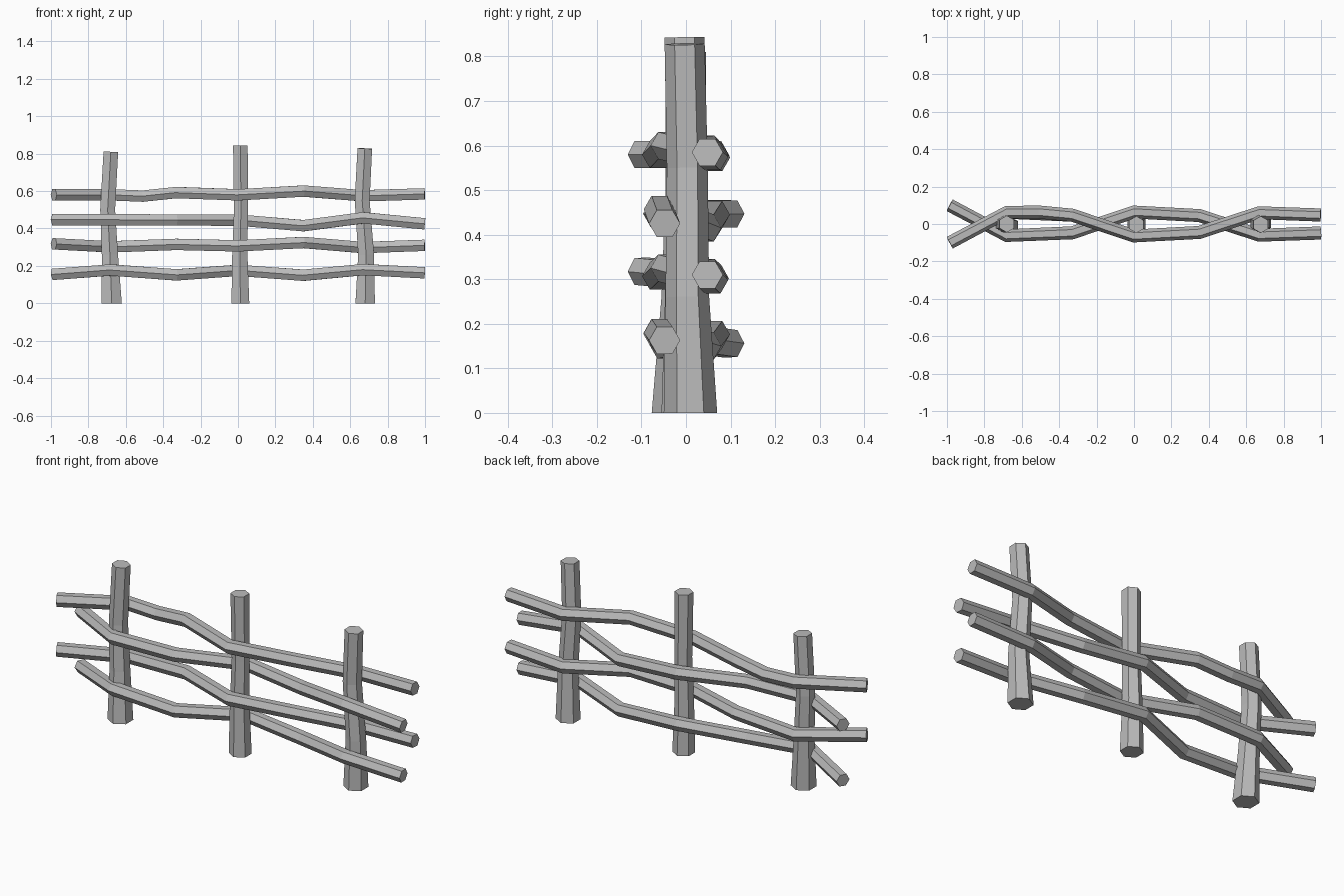
import bpy, bmesh, math
from mathutils import Vector

cube = bpy.data.objects.get("Cube")
if cube:
    bpy.data.objects.remove(cube, do_unlink=True)

wood = bpy.data.materials.new("plain grey")
wood.use_nodes = True
grey = (0.5, 0.5, 0.5, 1)
wood.diffuse_color = grey
wood.node_tree.nodes["Principled BSDF"].inputs["Base Color"].default_value = grey

SIDES = 6


def branch(name, points, radii, flat_start=False):
    """Sweep a hexagon, with a corner towards y, along a bent path."""
    pts = [Vector(p) for p in points]
    bm = bmesh.new()
    rings = []
    for i, (p, r) in enumerate(zip(pts, radii)):
        t = Vector()
        if i > 0:
            t += (p - pts[i - 1]).normalized()
        if i < len(pts) - 1:
            t += (pts[i + 1] - p).normalized()
        if flat_start and i == 0:
            t = Vector((0, 0, 1))
        t.normalize()
        y = Vector((0, 1, 0))
        a = (y - t * y.dot(t)).normalized()
        b = t.cross(a)
        angles = [math.tau * k / SIDES for k in range(SIDES)]
        rings.append([bm.verts.new(p + r * (math.cos(w) * a + math.sin(w) * b))
                      for w in angles])
    for lo, hi in zip(rings, rings[1:]):
        for k in range(SIDES):
            n = (k + 1) % SIDES
            bm.faces.new((lo[k], lo[n], hi[n], hi[k]))
    bm.faces.new(rings[0])
    bm.faces.new(rings[-1])
    bmesh.ops.recalc_face_normals(bm, faces=bm.faces)
    mesh = bpy.data.meshes.new(name)
    bm.to_mesh(mesh)
    bm.free()
    mesh.materials.append(wood)
    obj = bpy.data.objects.new(name, mesh)
    bpy.context.collection.objects.link(obj)


# Upright posts, flared at the foot
branch("right_post", [(-0.675, -0.015, 0), (-0.685, -0.005, 0.26), (-0.697, 0, 0.5), (-0.68, 0, 0.81)],
       [0.062, 0.05, 0.046, 0.045], True)
branch("middle_post", [(0.013, 0, 0), (0.01, 0, 0.26), (0.016, 0, 0.5), (0.013, -0.003, 0.843)],
       [0.055, 0.047, 0.043, 0.045], True)
branch("left_post", [(0.68, 0.01, 0), (0.685, 0.003, 0.26), (0.664, 0.003, 0.55), (0.678, -0.003, 0.828)],
       [0.06, 0.049, 0.046, 0.045], True)

# Rails woven in alternation around the posts
weave_x = [-0.985, -0.68, -0.33, 0, 0.35, 0.67, 0.998]
weave_y = [0.10, -0.062, -0.047, 0.064, 0.045, -0.06, -0.048]
rail_heights = {
    "bottom_rail": (1, [0.155, 0.178, 0.152, 0.176, 0.15, 0.18, 0.163]),
    "lower_rail": (-1, [0.318, 0.302, 0.315, 0.307, 0.325, 0.298, 0.31]),
    "upper_rail": (1, [0.447, 0.447, 0.445, 0.445, 0.415, 0.457, 0.425]),
    "top_rail": (-1, [0.58, 0.58, 0.592, 0.58, 0.6, 0.575, 0.585]),
}
for name, (side, heights) in rail_heights.items():
    path = [(x, side * y, z) for x, y, z in zip(weave_x, weave_y, heights)]
    if name == "top_rail":
        path.insert(2, (-0.51, 0.064, 0.573))
    branch(name, path, [0.035] * len(path))
